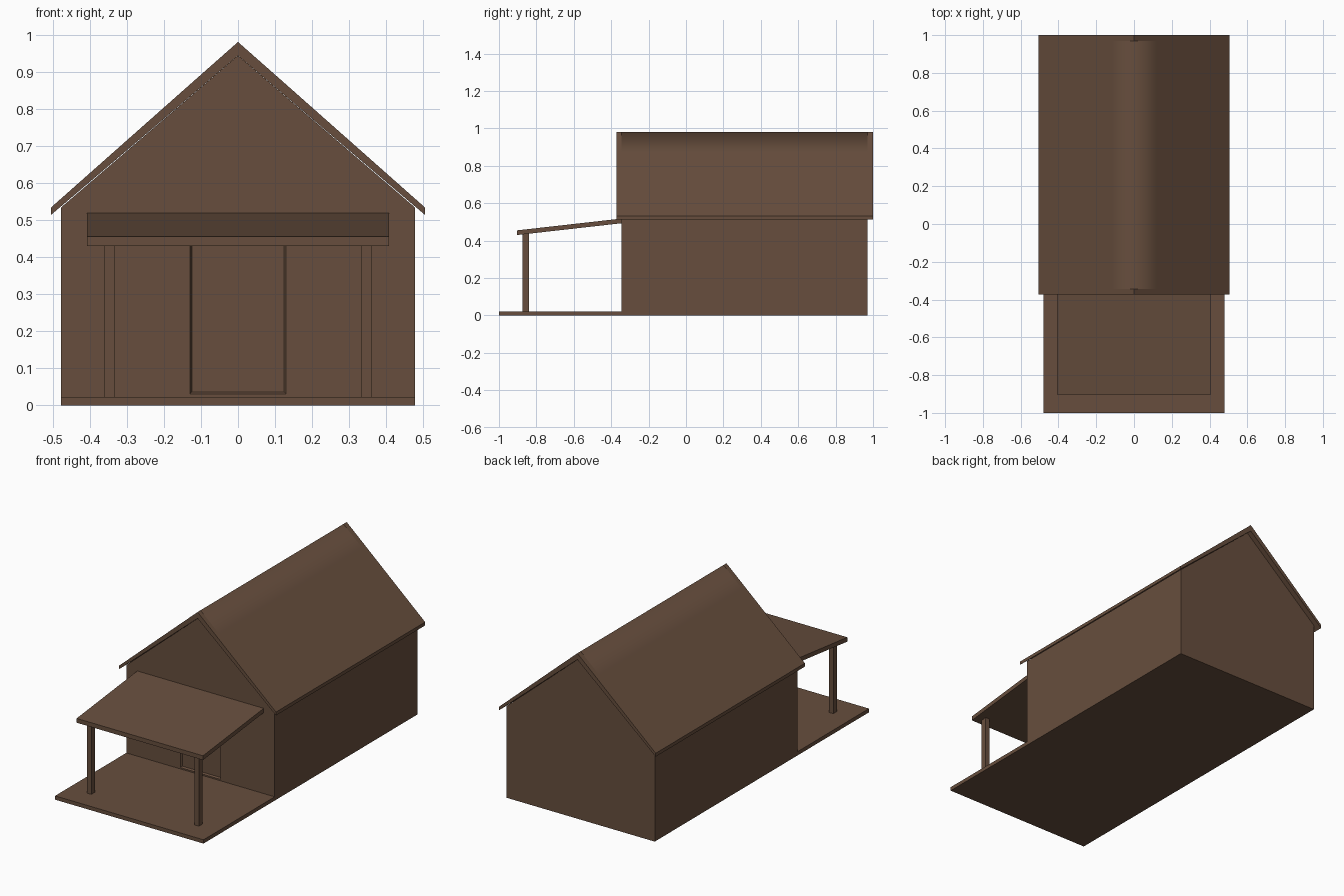
import bpy
import bmesh
from mathutils import Vector

cube = bpy.data.objects.get("Cube")
if cube:
    bpy.data.objects.remove(cube, do_unlink=True)

brown = bpy.data.materials.new("brown_wood")
brown.use_nodes = True
BROWN = (0.135, 0.076, 0.047, 1)
brown.diffuse_color = BROWN
shader = next(n for n in brown.node_tree.nodes if n.type == 'BSDF_PRINCIPLED')
shader.inputs["Base Color"].default_value = BROWN

FRONT, BACK = -0.345, 0.97      # house walls
HALF = 0.478                    # half width of the house


def finish(bm, name):
    bmesh.ops.recalc_face_normals(bm, faces=bm.faces)
    mesh = bpy.data.meshes.new(name)
    bm.to_mesh(mesh)
    bm.free()
    mesh.materials.append(brown)
    obj = bpy.data.objects.new(name, mesh)
    bpy.context.collection.objects.link(obj)
    return obj


def prism(profile, stations, place):
    """Sweep a closed profile through the stations, with capped ends."""
    bm = bmesh.new()
    rings = [[bm.verts.new(place(a, b, s)) for a, b in profile] for s in stations]
    n = len(profile)
    for r0, r1 in zip(rings, rings[1:]):
        for i in range(n):
            j = (i + 1) % n
            bm.faces.new((r0[i], r0[j], r1[j], r1[i]))
    bm.faces.new(rings[0])
    bm.faces.new(rings[-1])
    bm.normal_update()
    return bm


def along_y(x, z, y):
    return (x, y, z)


def along_x(y, z, x):
    return (x, y, z)


def box(name, x0, x1, y0, y1, z0, z1):
    return finish(prism([(x0, z0), (x1, z0), (x1, z1), (x0, z1)], (y0, y1), along_y), name)


# House walls with gables
bm = prism([(-HALF, 0), (HALF, 0), (HALF, 0.533), (0, 0.943), (-HALF, 0.533)],
           (FRONT, BACK), along_y)


def front_faces():
    return [f for f in bm.faces if f.calc_center_median().y < FRONT + 0.001]


# Cut the door outline into the front wall, then sink the panel
DOOR_X, DOOR_LOW, DOOR_TOP = 0.13, 0.03, 0.45
for co, no in (((0, 0, DOOR_LOW), (0, 0, 1)), ((0, 0, DOOR_TOP), (0, 0, 1)),
               ((-DOOR_X, 0, 0), (1, 0, 0)), ((DOOR_X, 0, 0), (1, 0, 0))):
    faces = front_faces()
    edges = {e for f in faces for e in f.edges}
    verts = {v for f in faces for v in f.verts}
    bmesh.ops.bisect_plane(bm, geom=list(verts) + list(edges) + faces,
                           plane_co=co, plane_no=no)
bmesh.ops.recalc_face_normals(bm, faces=bm.faces)
middle = Vector((0, FRONT, (DOOR_LOW + DOOR_TOP) / 2))
door = min(front_faces(), key=lambda f: (f.calc_center_median() - middle).length)
bmesh.ops.inset_region(bm, faces=[door], thickness=0.008, depth=-0.01)
finish(bm, "house_walls")

# Main roof, with shading softened across the ridge between the walls
roof = [(-0.505, 0.533), (-0.12, 0.874), (0, 0.98), (0.12, 0.874), (0.505, 0.533),
        (0.505, 0.513), (0, 0.943), (-0.505, 0.513)]
bm = prism(roof, (-0.372, FRONT, BACK, 1.0), along_y)
for f in bm.faces:
    f.smooth = True
for e in bm.edges:
    long_ridge = all(v.co.z > 0.97 for v in e.verts) and e.calc_length() > 1
    e.smooth = long_ridge
finish(bm, "main_roof")

# Porch deck, lean-to roof and posts
box("porch_deck", -HALF, HALF, -1.0, FRONT, 0, 0.022)
finish(prism([(-0.903, 0.43), (FRONT, 0.493), (FRONT, 0.518), (-0.903, 0.455)],
             (-0.407, 0.407), along_x), "porch_roof")
for side, name in ((1, "left"), (-1, "right")):
    x0, x1 = sorted((side * 0.332, side * 0.361))
    box(name + "_porch_post", x0, x1, -0.875, -0.84, 0.022, 0.437)
